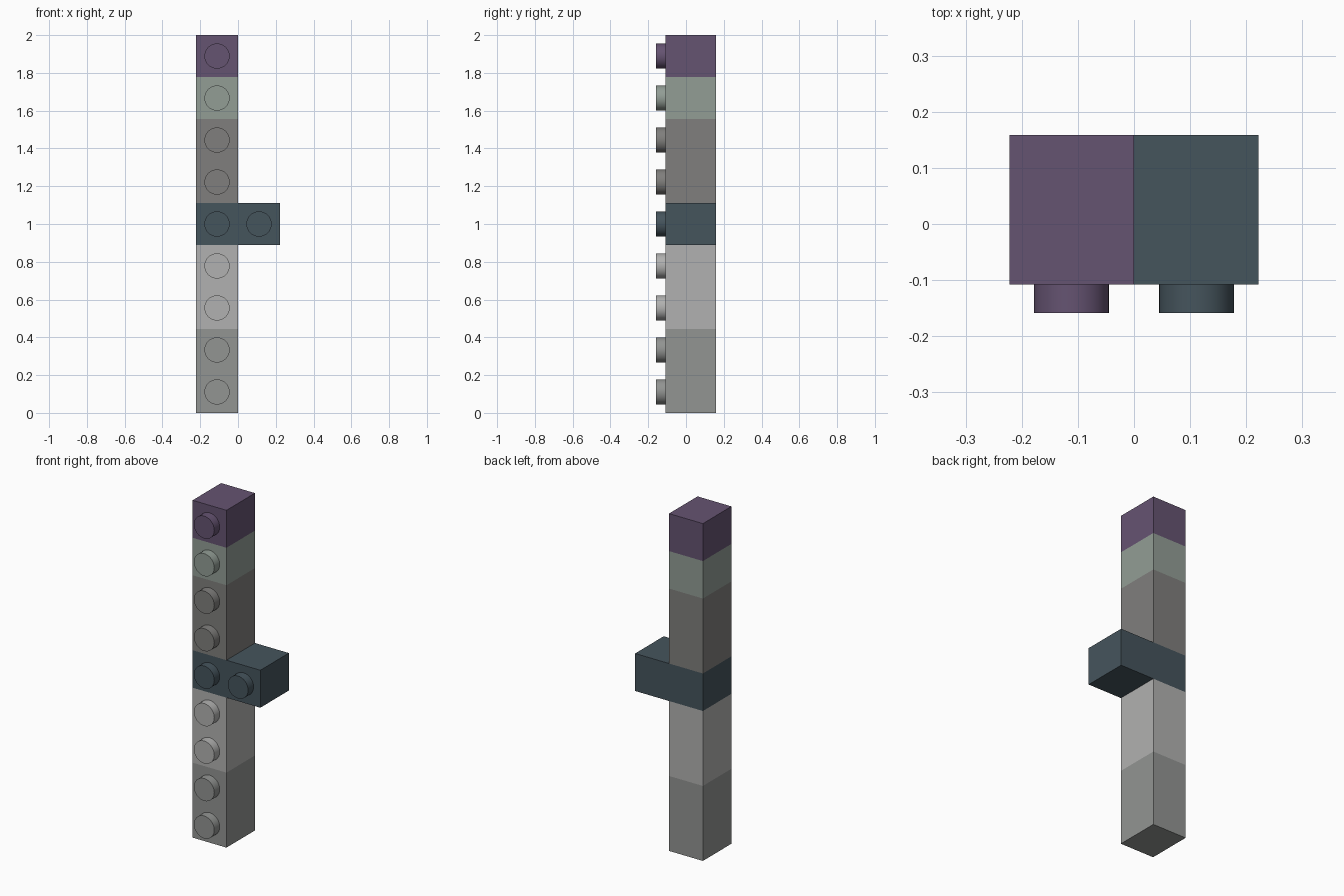
import bpy, bmesh, math
from mathutils import Matrix, Vector

if "Cube" in bpy.data.objects:
    bpy.data.objects.remove(bpy.data.objects["Cube"])

U = 2 / 9                      # one stud pitch
FRONT, BACK = -0.108, 0.159    # brick body depth range
STUD_R, STUD_H = 0.0667, 0.051


def material(name, rgb):
    # display colour (0-255) to linear
    m = bpy.data.materials.new(name)
    m.diffuse_color = [(c / 255) ** 2.2 for c in rgb] + [1]
    m.use_nodes = True
    m.node_tree.nodes["Principled BSDF"].inputs["Base Color"].default_value = m.diffuse_color
    return m


def brick(name, z0, wide, tall, rgb):
    """Solid brick, wide x tall studs, studs facing the front (-y)."""
    bm = bmesh.new()
    size = Vector((wide * U, BACK - FRONT, tall * U))
    centre = Vector((-U + size.x / 2, (FRONT + BACK) / 2, z0 * U + size.z / 2))
    bmesh.ops.create_cube(bm, matrix=Matrix.Translation(centre) @ Matrix.Diagonal(size.to_4d()))
    for i in range(wide):
        for k in range(tall):
            pos = Vector(((i - 0.5) * U, FRONT - STUD_H / 2, (z0 + k + 0.5) * U))
            bmesh.ops.create_cone(
                bm, cap_ends=True, segments=32, radius1=STUD_R, radius2=STUD_R, depth=STUD_H,
                matrix=Matrix.Translation(pos) @ Matrix.Rotation(math.pi / 2, 4, 'X'))
    mesh = bpy.data.meshes.new(name)
    bm.to_mesh(mesh)
    bm.free()
    mesh.materials.append(material(name + "_colour", rgb))
    obj = bpy.data.objects.new(name, mesh)
    bpy.context.collection.objects.link(obj)
    bpy.ops.object.select_all(action='DESELECT')
    obj.select_set(True)
    bpy.context.view_layer.objects.active = obj
    bpy.ops.object.shade_smooth_by_angle(angle=math.radians(30))


# Stack from bottom to top: name, start row, width, height, colour
brick("base_brick", 0, 1, 2, (145, 147, 145))
brick("lower_brick", 2, 1, 2, (176, 176, 175))
brick("cross_brick", 4, 2, 1, (71, 85, 93))
brick("upper_brick", 5, 1, 2, (127, 126, 124))
brick("sage_brick", 7, 1, 1, (145, 156, 148))
brick("top_brick", 8, 1, 1, (101, 84, 113))
